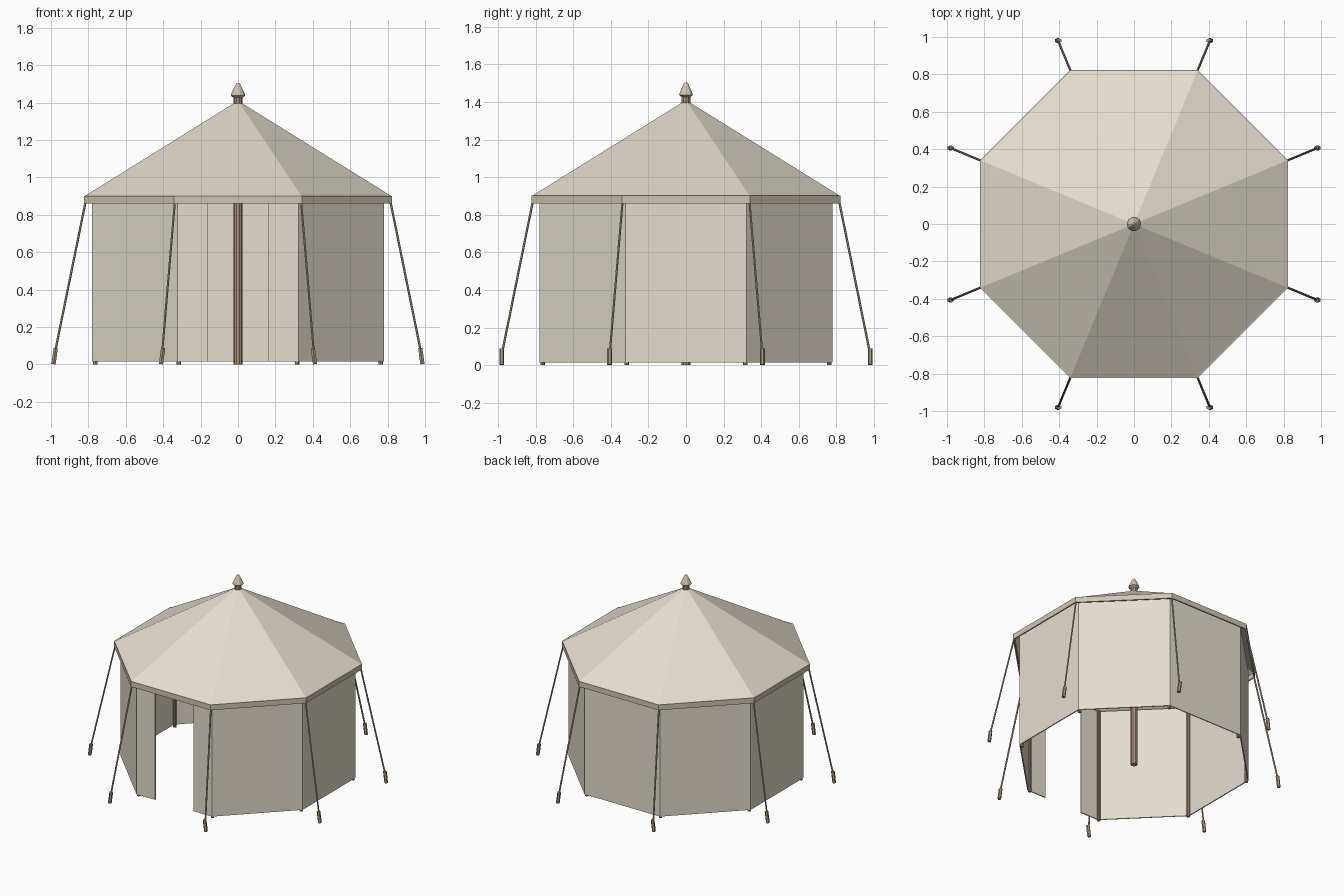
import bpy, bmesh
from math import sin, cos, pi, copysign
from mathutils import Vector

if "Cube" in bpy.data.objects:
    bpy.data.objects.remove(bpy.data.objects["Cube"])


def material(name, rgb):
    m = bpy.data.materials.new(name)
    m.diffuse_color = (*rgb, 1)
    m.use_nodes = True
    m.node_tree.nodes["Principled BSDF"].inputs["Base Color"].default_value = m.diffuse_color
    return m


CANVAS = material("canvas", (0.78, 0.73, 0.62))
TRIM = material("trim", (0.63, 0.56, 0.45))
WOOD = material("wood", (0.42, 0.31, 0.21))
ROPE = material("rope", (0.42, 0.38, 0.28))

# Octagon corners start right of the front face and run anticlockwise
ANGLES = [-3 * pi / 8 + k * pi / 4 for k in range(8)]


def corner(r, a, z):
    return Vector((r * cos(a), r * sin(a), z))


def make(name, verts, faces, mat, thickness=0):
    mesh = bpy.data.meshes.new(name)
    mesh.from_pydata(verts, [], faces)
    bm = bmesh.new()
    bm.from_mesh(mesh)
    bmesh.ops.recalc_face_normals(bm, faces=bm.faces)
    bm.to_mesh(mesh)
    bm.free()
    mesh.materials.append(mat)
    ob = bpy.data.objects.new(name, mesh)
    bpy.context.collection.objects.link(ob)
    if thickness:
        mod = ob.modifiers.new("cloth", 'SOLIDIFY')
        mod.thickness = thickness
        mod.offset = -1
        mod.use_even_offset = True
    return ob


def strip(name, path, z0, z1, closed, mat, thickness):
    # vertical cloth band following a ground path
    n = len(path)
    verts = [(p.x, p.y, z) for z in (z0, z1) for p in path]
    faces = [(i, (i + 1) % n, n + (i + 1) % n, n + i)
             for i in range(n if closed else n - 1)]
    ob = make(name, verts, faces, mat, thickness)
    # point the outer side away from the middle
    f = ob.data.polygons[1]
    if f.normal.dot(f.center * Vector((1, 1, 0))) < 0:
        ob.data.flip_normals()
    return ob


def lathe(name, profile, sides, mat):
    verts = [corner(r, 2 * pi * k / sides, z) for r, z in profile for k in range(sides)]
    faces = [(j * sides + k, j * sides + (k + 1) % sides,
              (j + 1) * sides + (k + 1) % sides, (j + 1) * sides + k)
             for j in range(len(profile) - 1) for k in range(sides)]
    last = (len(profile) - 1) * sides
    faces += [tuple(range(sides)), tuple(range(last, last + sides))]
    return make(name, verts, faces, mat)


def rod(name, a, b, r, sides, mat):
    d = b - a
    ob = lathe(name, [(r, 0), (r, d.length)], sides, mat)
    ob.location = a
    ob.rotation_euler = d.to_track_quat('Z', 'Y').to_euler()
    return ob


# Roof: open eight-sided cone
roof = make("roof", [corner(0.888, a, 0.90) for a in ANGLES] + [(0, 0, 1.41)],
            [(i, (i + 1) % 8, 8) for i in range(8)], CANVAS, 0.008)
if roof.data.polygons[0].normal.z < 0:
    roof.data.flip_normals()

# Valance below the eave
strip("valance", [corner(0.891, a, 0) for a in ANGLES], 0.86, 0.902, True, TRIM, 0.01)

# Walls with a doorway in the front face
path = [Vector((0.163, -0.78, 0))] + [corner(0.844, a, 0) for a in ANGLES] \
    + [Vector((-0.163, -0.78, 0))]
strip("walls", path, 0.015, 0.89, False, CANVAS, 0.008)

# Centre pole and finial
lathe("centre_pole", [(0.024, 0), (0.024, 1.44)], 10, WOOD)
lathe("finial", [(0.022, 1.425), (0.039, 1.437), (0.034, 1.452),
                 (0.016, 1.49), (0.007, 1.504)], 10, TRIM)

# Corner posts, guy ropes and stakes
for i, a in enumerate(ANGLES):
    rod(f"wall_post_{i}", corner(0.826, a, 0), corner(0.826, a, 0.89), 0.012, 8, WOOD)
    rod(f"guy_rope_{i}", corner(0.88, a, 0.88), corner(1.058, a, 0.07), 0.006, 6, ROPE)
    foot = corner(1.061, a, 0.002)
    lean = Vector((copysign(0.006, foot.x), 0, 0))
    rod(f"stake_{i}", foot + lean, foot - lean + Vector((0, 0, 0.086)), 0.013, 6, WOOD)
